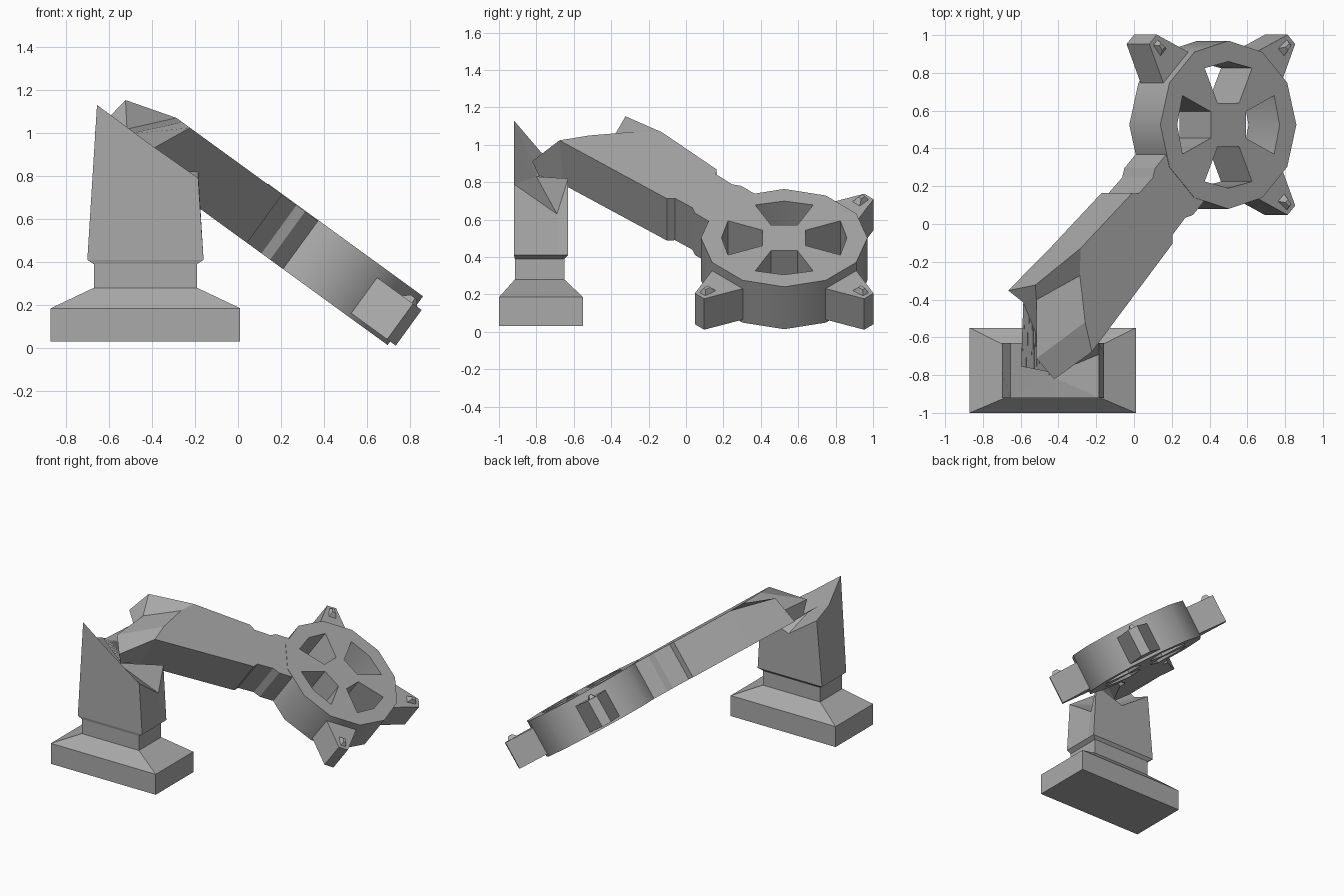
import bpy, bmesh, math
from mathutils import Matrix, Vector

cube = bpy.data.objects.get("Cube")
if cube:
    bpy.data.objects.remove(cube, do_unlink=True)

stone = bpy.data.materials.new("grey_stone")
stone.use_nodes = True
GREY = (0.4, 0.4, 0.4, 1)
stone.diffuse_color = GREY
stone.node_tree.nodes["Principled BSDF"].inputs["Base Color"].default_value = GREY

# Frame of the fallen piece: X along the cross, Y across it, Z out of its face
tilt = math.radians(36)
u = Vector((math.cos(tilt), 0, -math.sin(tilt)))
v = Vector((0, 1, 0))
n = u.cross(v)
d, p = (u + v).normalized(), (v - u).normalized()
origin = u * 0.109 + v * 0.525
FALLEN = Matrix.Translation(origin) @ Matrix((d, p, n)).transposed().to_4x4()
LOW, HIGH = 0.42, 0.70


def finish(name, bm, matrix=Matrix()):
    bmesh.ops.transform(bm, matrix=matrix, verts=bm.verts)
    bmesh.ops.recalc_face_normals(bm, faces=bm.faces)
    mesh = bpy.data.meshes.new(name)
    bm.to_mesh(mesh)
    bm.free()
    mesh.materials.append(stone)
    ob = bpy.data.objects.new(name, mesh)
    bpy.context.collection.objects.link(ob)
    return ob


def loft(name, rings, matrix=Matrix(), tip=None):
    """Skin equal-length rings and close both ends; tip fans the last one."""
    bm = bmesh.new()
    rows = [[bm.verts.new(co) for co in ring] for ring in rings]
    for a, b in zip(rows, rows[1:]):
        for i in range(len(a)):
            j = (i + 1) % len(a)
            bm.faces.new((a[i], a[j], b[j], b[i]))
    bm.faces.new(rows[0])
    if tip:
        peak, last = bm.verts.new(tip), rows[-1]
        for i in range(len(last)):
            bm.faces.new((last[i], last[(i + 1) % len(last)], peak))
    else:
        bm.faces.new(rows[-1])
    return finish(name, bm, matrix)


def prism(name, outline, low, high, matrix):
    return loft(name, [[(x, y, z) for x, y in outline] for z in (low, high)], matrix)


def smooth(ob, angle):
    bpy.ops.object.select_all(action="DESELECT")
    ob.select_set(True)
    bpy.context.view_layer.objects.active = ob
    bpy.ops.object.shade_smooth_by_angle(angle=math.radians(angle))


# Standing stump: plinth, sloped shoulder, neck and shaft with a jagged top
def rect(x0, x1, y0, y1, heights):
    xm, ym = (x0 + x1) / 2, (y0 + y1) / 2
    spots = [(x0, y0), (xm, y0), (x1, y0), (x1, y1 - 0.06),
             (x1, y1), (xm, y1), (x0, y1), (x0, ym)]
    return [(x, y, z) for (x, y), z in zip(spots, heights)]


stump_levels = [
    (-0.87, 0.01, -1.0, -0.55, 0.03),
    (-0.87, 0.01, -1.0, -0.55, 0.185),
    (-0.67, -0.19, -0.915, -0.65, 0.28),
    (-0.67, -0.19, -0.915, -0.65, 0.39),
    (-0.70, -0.16, -0.92, -0.63, 0.41),
]
rings = [rect(*level[:4], [level[4]] * 8) for level in stump_levels]
jagged = [1.13, 0.955, 0.79, 0.63, 0.82, 0.74, 0.90, 0.96]
rings.append(rect(-0.655, -0.185, -0.92, -0.63, jagged))
loft("standing_stump", rings, tip=(-0.45, -0.8, 0.83))

# Fallen shaft with its neck and slanted broken end
columns = (-1, -0.35, 0.55, 1)


def section(alongs, half, tops, low_alongs=None):
    low_alongs = low_alongs or alongs
    top = [(a, c * half, t) for a, c, t in zip(alongs, columns, tops)]
    low = [(a, c * half, LOW) for a, c in zip(low_alongs, columns)]
    return top + low[::-1]


flat = [HIGH - 0.003] * 4
shaft = [section([a] * 4, h, flat) for a, h in
         ((-0.36, 0.175), (-0.50, 0.175), (-0.545, 0.15), (-0.67, 0.155), (-0.70, 0.188))]
shaft.append(section([-1.48, -1.40, -1.25, -1.145], 0.22, flat, [-1.45, -1.4, -1.25, -1.145]))
shaft.append(section([-1.65, -1.66, -1.45, -1.455], 0.255,
                     [0.49, 0.50, 0.52, 0.625], [-1.60, -1.72, -1.47, -1.495]))
loft("fallen_shaft", shaft, FALLEN)

# Wheel head: twelve-sided disc pierced by four flared openings
start = math.radians(-45)
disc = [(0.445 * math.cos(start + i * math.tau / 12),
         0.445 * math.sin(start + i * math.tau / 12)) for i in range(12)]
wheel = prism("wheel_head", disc, LOW, HIGH, FALLEN)
opening = [(0.115, -0.07), (0.30, -0.155), (0.335, 0), (0.30, 0.155), (0.115, 0.07)]
cutters = []
for k in range(4):
    turn = Matrix.Rotation(math.radians(45 + 90 * k), 4, "Z")
    cutter = prism("opening_cutter", opening, LOW - 0.1, HIGH + 0.1, FALLEN @ turn)
    cutter.hide_render = True
    cutters.append(cutter)
    cut = wheel.modifiers.new("opening", "BOOLEAN")
    cut.operation, cut.solver, cut.object = "DIFFERENCE", "EXACT", cutter
bpy.context.view_layer.update()
wheel.data = bpy.data.meshes.new_from_object(
    wheel.evaluated_get(bpy.context.evaluated_depsgraph_get()))
wheel.modifiers.clear()
for cutter in cutters:
    bpy.data.objects.remove(cutter, do_unlink=True)
smooth(wheel, 32)

# Three tapered cross arms, each with a small stud near its tip
arm = [(0.38, -0.135), (0.64, -0.035), (0.64, 0.035), (0.38, 0.135)]
stud = [(0.54, -0.03), (0.62, -0.022), (0.62, 0.022), (0.54, 0.03)]
for side, angle in (("top", 0), ("left", -90), ("right", 90)):
    frame = FALLEN @ Matrix.Rotation(math.radians(angle), 4, "Z")
    prism(side + "_arm", arm, 0.44, 0.645, frame)
    loft(side + "_arm_stud", [[(x, y, 0.64) for x, y in stud],
                              [(0.59 + (x - 0.59) * 0.4, y * 0.4, 0.672) for x, y in stud]], frame)
